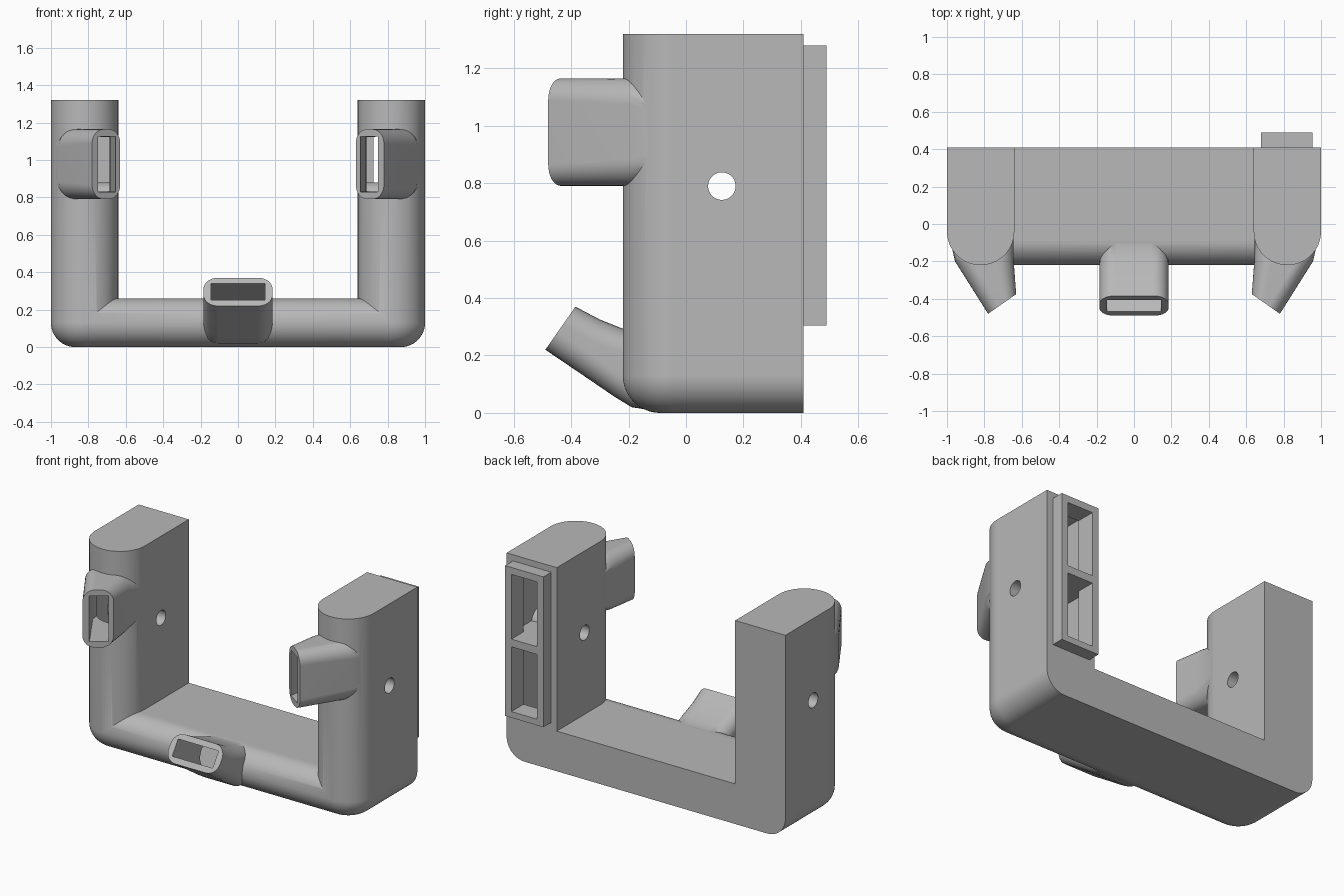
import bpy, bmesh, math
from mathutils import Vector

if "Cube" in bpy.data.objects:
    bpy.data.objects.remove(bpy.data.objects["Cube"], do_unlink=True)

grey = bpy.data.materials.new("plain grey")
grey.use_nodes = True
GREY = (0.48, 0.48, 0.48, 1)
grey.diffuse_color = GREY
grey.node_tree.nodes["Principled BSDF"].inputs["Base Color"].default_value = GREY


def loft(name, rings):
    """Closed solid skinned through rings that share a point count."""
    bm = bmesh.new()
    loops = [[bm.verts.new(p) for p in ring] for ring in rings]
    n = len(loops[0])
    for lo, hi in zip(loops, loops[1:]):
        for i in range(n):
            j = (i + 1) % n
            bm.faces.new((lo[i], lo[j], hi[j], hi[i]))
    bm.faces.new(loops[0])
    bm.faces.new(loops[-1])
    bmesh.ops.recalc_face_normals(bm, faces=bm.faces)
    mesh = bpy.data.meshes.new(name)
    bm.to_mesh(mesh)
    bm.free()
    ob = bpy.data.objects.new(name, mesh)
    bpy.context.collection.objects.link(ob)
    return ob


def box(name, x, y, z):
    return loft(name, [[(x[0], y[0], h), (x[1], y[0], h), (x[1], y[1], h), (x[0], y[1], h)]
                       for h in z])


def cylinder_x(name, x0, x1, y, z, r, n=40):
    turn = [2 * math.pi * i / n for i in range(n)]
    return loft(name, [[(x, y + r * math.cos(t), z + r * math.sin(t)) for t in turn]
                       for x in (x0, x1)])


def d_shape(r, centre, back, n=32):
    """Flat-backed outline with a half-round front, as (across, depth) pairs."""
    arc = [math.pi * i / n for i in range(n + 1)]
    return [(r, back)] + [(r * math.cos(t), centre - r * math.sin(t)) for t in arc] + [(-r, back)]


def post(name, side, r, back, bottom, top, fillet):
    """Upright D-section whose lower edge is rounded."""
    rings = []
    for i in range(17):
        t = math.pi / 2 * i / 16
        inset, z = fillet * (1 - math.sin(t)), bottom + fillet * (1 - math.cos(t))
        rings.append([(side * 0.82 + u, v, z) for u, v in d_shape(r - inset, -0.04, back)])
    rings.append([(u, v, top) for u, v, _ in rings[-1]])
    return loft(name, rings)


def bar(name, r, back):
    return loft(name, [[(x, v, 0.13 + u) for u, v in d_shape(r, -0.09, back)]
                       for x in (-0.82, 0.82)])


def rounded_section(a, b, axis, half, radius, n=8):
    """Rounded rectangle spanning a to b, and +-half along axis."""
    a, b, axis = Vector(a), Vector(b), Vector(axis)
    mid, u, w = (a + b) / 2, (b - a).normalized(), (b - a).length / 2
    pts = []
    for k, (su, sv) in enumerate(((1, 1), (-1, 1), (-1, -1), (1, -1))):
        for i in range(n + 1):
            t = math.pi / 2 * (k + i / n)
            pts.append(mid + u * (su * (w - radius) + radius * math.cos(t))
                       + axis * (sv * (half - radius) + radius * math.sin(t)))
    return pts


def side_nozzle(name, side, sections):
    return loft(name, [rounded_section((side * ax, ay, 0.978), (side * bx, by, 0.978),
                                       (0, 0, 1), half, r)
                       for ax, ay, bx, by, half, r in sections])


def front_nozzle(name, sections):
    return loft(name, [rounded_section((0, ay, az), (0, by, bz), (1, 0, 0), half, r)
                       for ay, az, by, bz, half, r in sections])


def boolean(target, tools, operation):
    for tool in tools:
        mod = target.modifiers.new("boolean", "BOOLEAN")
        mod.operation, mod.solver, mod.object = operation, "EXACT", tool
        bpy.context.view_layer.update()
        evaluated = target.evaluated_get(bpy.context.evaluated_depsgraph_get())
        mesh = bpy.data.meshes.new_from_object(evaluated)
        target.modifiers.clear()
        target.data = mesh
        bpy.data.objects.remove(tool, do_unlink=True)


SIDES = (-1, 1)
SIDE_OUTER = [(0.995, -0.03, 0.645, -0.03, 0.155, 0.1),
              (0.957, -0.20, 0.643, -0.20, 0.187, 0.09),
              (0.78, -0.48, 0.63, -0.375, 0.187, 0.075)]
SIDE_BORE = [(0.94, 0.02, 0.69, 0.02, 0.14, 0.002),
             (0.91, -0.19, 0.685, -0.19, 0.148, 0.002),
             (0.737, -0.474, 0.651, -0.414, 0.148, 0.002)]
FRONT_OUTER = [(-0.09, 0.004, -0.09, 0.256, 0.165, 0.08),
               (-0.19, 0.02, -0.17, 0.275, 0.182, 0.08),
               (-0.25, 0.057, -0.225, 0.295, 0.185, 0.08),
               (-0.36, 0.132, -0.30, 0.325, 0.185, 0.08),
               (-0.49, 0.22, -0.385, 0.37, 0.185, 0.075)]
FRONT_BORE = [(-0.03, 0.05, -0.03, 0.21, 0.14, 0.002),
              (-0.21, 0.075, -0.18, 0.23, 0.145, 0.002),
              (-0.484, 0.263, -0.424, 0.349, 0.145, 0.002)]

# Outer shell: bar, two posts, three nozzles and the rear inlet flange
duct = bar("air_duct", 0.13, 0.41)
boolean(duct, [post("post", s, 0.18, 0.41, 0, 1.32, 0.13) for s in SIDES]
        + [side_nozzle("side_nozzle", s, SIDE_OUTER) for s in SIDES]
        + [front_nozzle("front_nozzle", FRONT_OUTER),
           box("inlet_flange", (0.68, 0.955), (0.38, 0.49), (0.305, 1.28))], "UNION")

# Hollow inside, with nozzle bores and two inlet windows
cavity = bar("cavity", 0.092, 0.37)
boolean(cavity, [post("post_cavity", s, 0.14, 0.365, 0.042, 1.28, 0.09) for s in SIDES]
        + [side_nozzle("side_bore", s, SIDE_BORE) for s in SIDES]
        + [front_nozzle("front_bore", FRONT_BORE)]
        + [box("inlet_window", (0.725, 0.91), (0.3, 0.53), z)
           for z in ((0.345, 0.765), (0.815, 1.235))], "UNION")
boolean(duct, [cavity], "DIFFERENCE")

# Divider shelf behind the inlet, and screw sleeves through the posts
boolean(duct, [box("divider_shelf", (0.66, 0.98), (0.12, 0.4), (0.765, 0.815))]
        + [cylinder_x("screw_sleeve", s * 0.66, s * 0.98, 0.125, 0.79, 0.09) for s in SIDES],
        "UNION")
boolean(duct, [cylinder_x("screw_hole", s * 0.5, s * 1.1, 0.125, 0.79, 0.048) for s in SIDES],
        "DIFFERENCE")

# Finish
duct.data.materials.clear()
duct.data.materials.append(grey)
bpy.ops.object.select_all(action="DESELECT")
duct.select_set(True)
bpy.context.view_layer.objects.active = duct
bpy.ops.object.shade_smooth_by_angle(angle=math.radians(30))
weighted = duct.modifiers.new("weighted normals", "WEIGHTED_NORMAL")
weighted.keep_sharp = True
